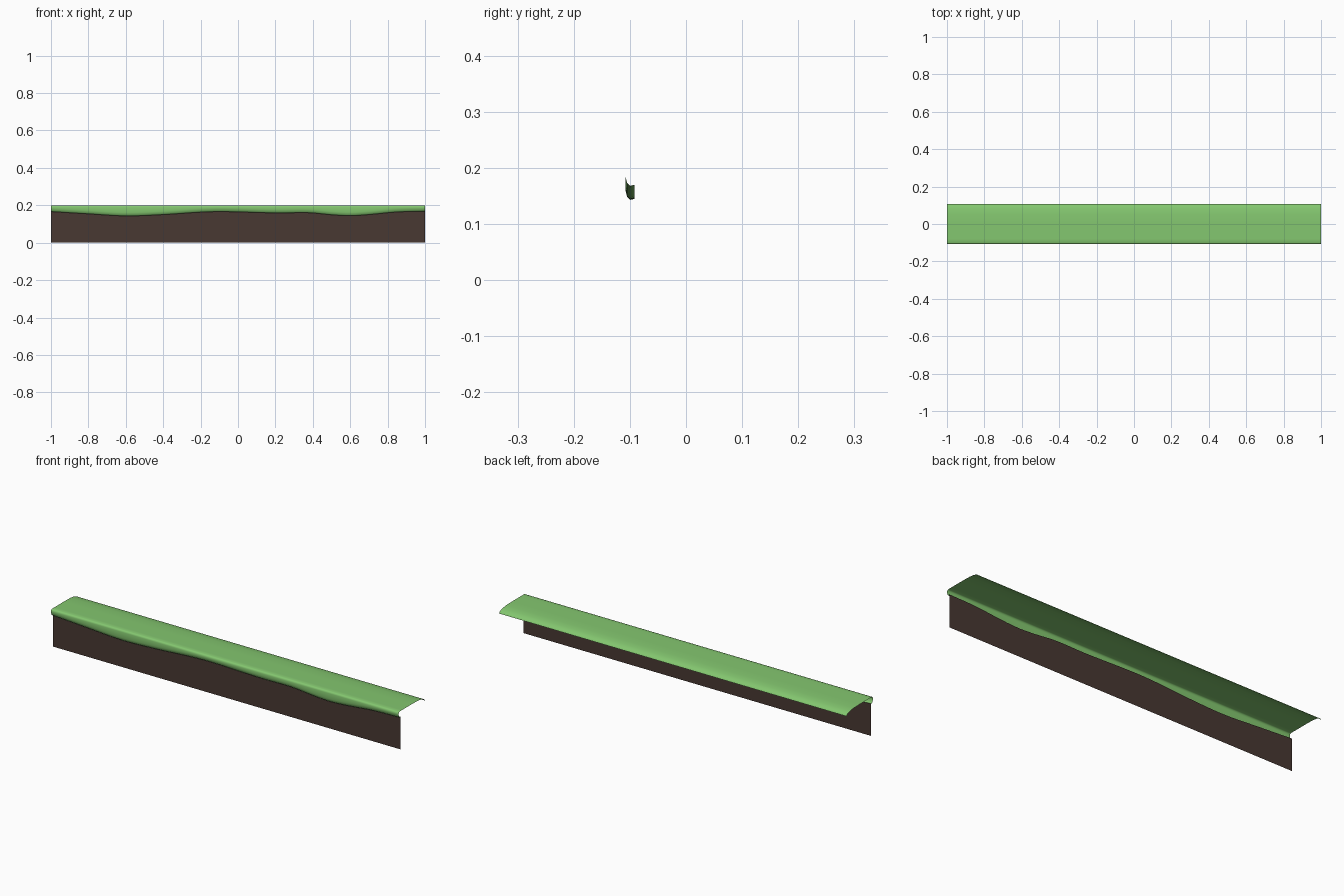
import bpy, bmesh

if "Cube" in bpy.data.objects:
    bpy.data.objects.remove(bpy.data.objects["Cube"])

def material(name, rgb):
    m = bpy.data.materials.new(name)
    m.diffuse_color = (*rgb, 1)
    m.use_nodes = True
    m.node_tree.nodes["Principled BSDF"].inputs["Base Color"].default_value = m.diffuse_color
    return m

# Wavy lower edge of the grass lip: (x, z) points
WAVE = [(-1, .168), (-.8, .156), (-.6, .145), (-.4, .152), (-.2, .165), (-.08, .168),
        (.2, .161), (.38, .162), (.5, .151), (.6, .146), (.7, .152), (.85, .166), (1, .17)]

def wave(x):
    # smooth Hermite interpolation through the wave points
    n = len(WAVE)
    i = max(k for k in range(n - 1) if WAVE[k][0] <= x)

    def slope(k):
        a, b = WAVE[max(k - 1, 0)], WAVE[min(k + 1, n - 1)]
        return (b[1] - a[1]) / (b[0] - a[0])
    (x0, z0), (x1, z1) = WAVE[i], WAVE[i + 1]
    h = x1 - x0
    t = (x - x0) / h
    return ((2*t**3 - 3*t**2 + 1) * z0 + (t**3 - 2*t**2 + t) * h * slope(i)
            + (3*t**2 - 2*t**3) * z1 + (t**3 - t**2) * h * slope(i + 1))

def loft(name, profile, mat, steps=48):
    # sweep a (y, z) profile that varies with x along the length
    bm = bmesh.new()
    rows = []
    for i in range(steps + 1):
        x = -1 + 2 * i / steps
        rows.append([bm.verts.new((x, y, z)) for y, z in profile(wave(x))])
    for a, b in zip(rows, rows[1:]):
        for j in range(len(a) - 1):
            bm.faces.new((a[j], b[j], b[j + 1], a[j + 1]))
    me = bpy.data.meshes.new(name)
    bm.to_mesh(me)
    bm.free()
    ob = bpy.data.objects.new(name, me)
    bpy.context.collection.objects.link(ob)
    me.materials.append(mat)
    me.shade_smooth()
    return ob

# Dirt wall: thin sheet below the grass
loft("dirt_wall", lambda b: [(-.092, 0), (-.092, b)],
     material("dirt", (.065, .040, .032)))

# Grass: curled lip, rounded front edge, flat top, softly rounded back edge
loft("grass_top", lambda b: [
    (-.092, b), (-.099, b - .002), (-.105, b + .003), (-.108, b + .016),
    (-.108, .190), (-.106, .197), (-.100, .2), (-.08, .2), (0, .2),
    (.05, .199), (.08, .195), (.098, .189), (.106, .183), (.108, .178)],
    material("grass", (.23, .57, .16)))
